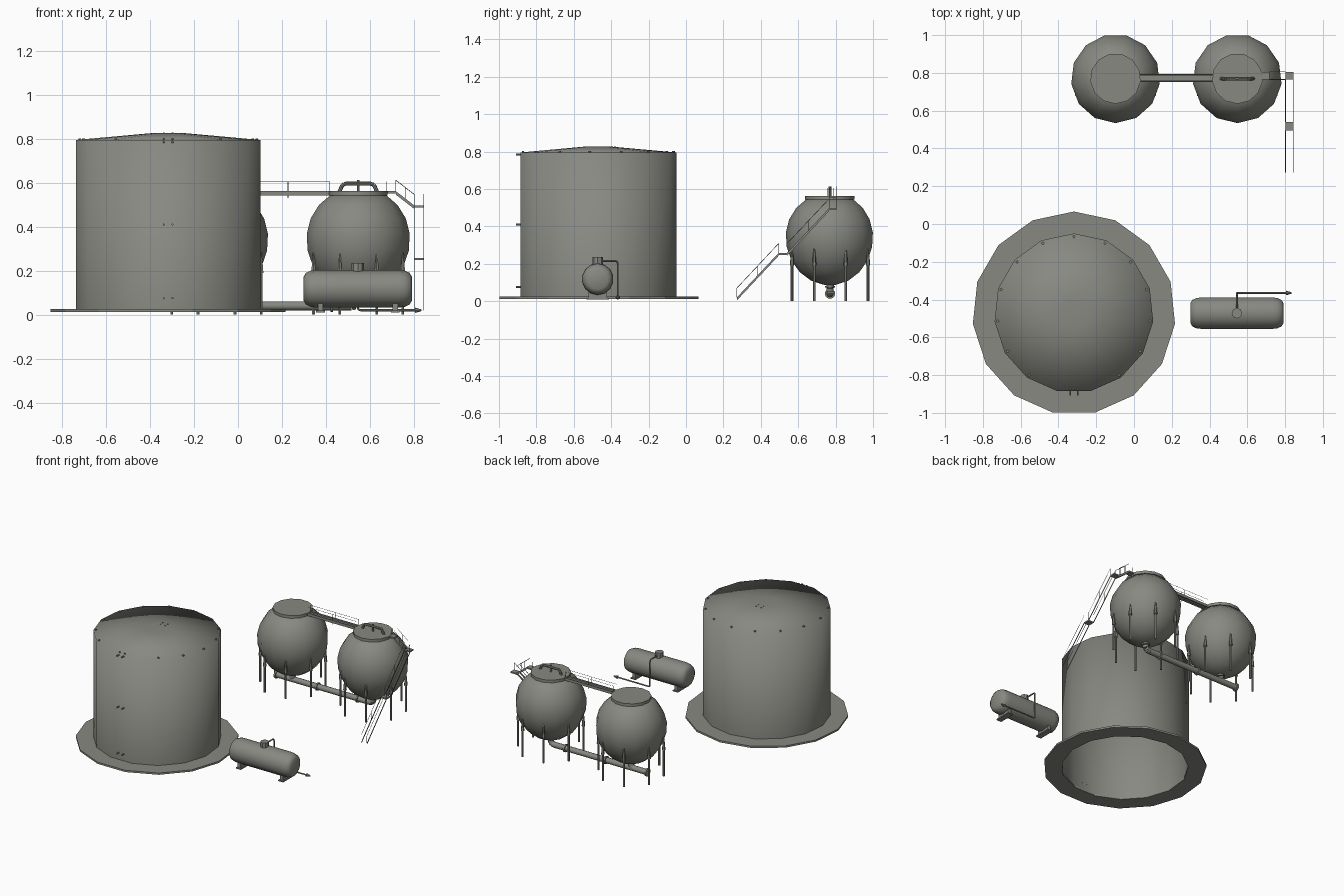
import bpy, bmesh, math
from mathutils import Vector

if "Cube" in bpy.data.objects:
    bpy.data.objects.remove(bpy.data.objects["Cube"], do_unlink=True)

steel = bpy.data.materials.new("weathered_grey_steel")
steel.use_nodes = True
GREY = (0.25, 0.25, 0.225, 1)
steel.diffuse_color = GREY
steel.node_tree.nodes["Principled BSDF"].inputs["Base Color"].default_value = GREY


def finish(name, bm, smooth=None):
    """smooth: None = flat, 180 = fully smooth, else the sharp angle."""
    me = bpy.data.meshes.new(name)
    bm.to_mesh(me)
    bm.free()
    me.materials.append(steel)
    ob = bpy.data.objects.new(name, me)
    bpy.context.collection.objects.link(ob)
    if smooth == 180:
        me.shade_smooth()
    elif smooth:
        bpy.ops.object.select_all(action="DESELECT")
        ob.select_set(True)
        bpy.context.view_layer.objects.active = ob
        bpy.ops.object.shade_smooth_by_angle(angle=math.radians(smooth))
    return ob


def lathe(bm, profile, center, sides, phase=90, axis="z", closed=False):
    """Revolve (radius, height) points; ends with radius become caps unless closed."""
    c, rings = Vector(center), []
    for r, h in profile:
        ring = []
        for i in range(sides):
            a = math.radians(phase + 360 * i / sides)
            p, q = r * math.cos(a), r * math.sin(a)
            ring.append(bm.verts.new(c + Vector((p, q, h) if axis == "z" else (h, p, q))))
        rings.append(ring)
    if closed:
        rings.append(rings[0])
    for lo, hi in zip(rings, rings[1:]):
        for i in range(sides):
            j = (i + 1) % sides
            bm.faces.new((lo[i], lo[j], hi[j], hi[i]))
    return rings


def rod(bm, a, b, r=0.002, sides=6, r2=None):
    a, b = Vector(a), Vector(b)
    d = b - a
    m = d.to_track_quat("Z", "Y").to_matrix().to_4x4()
    m.translation = (a + b) / 2
    bmesh.ops.create_cone(bm, cap_ends=True, segments=sides, radius1=r,
                          radius2=r if r2 is None else r2, depth=d.length, matrix=m)


def path(bm, points, r, sides=6):
    for a, b in zip(points, points[1:]):
        rod(bm, a, b, r, sides)


def box(bm, lo, hi):
    vs = bmesh.ops.create_cube(bm, size=1)["verts"]
    for v in vs:
        v.co = [(l + h) / 2 + k * (h - l) for l, h, k in zip(lo, hi, v.co)]


def strip(bm, a, b, drop=0.016):
    """Thin upright plate running from a to b."""
    a, b, d = Vector(a), Vector(b), Vector((0, 0, drop))
    bm.faces.new([bm.verts.new(p) for p in (a - d, b - d, b, a)])


def pipe(name, points, r, bend, sides=8):
    """Pipe with rounded elbows."""
    bm, pts = bmesh.new(), [Vector(p) for p in points]
    out = [pts[0]]
    for p, c, n in zip(pts, pts[1:], pts[2:]):
        s, e = c + (p - c).normalized() * bend, c + (n - c).normalized() * bend
        out += [s.lerp(c, t).lerp(c.lerp(e, t), t) for t in (0, 0.33, 0.67, 1)]
    path(bm, out + [pts[-1]], r, sides)
    return finish(name, bm, 40)


# Large storage tank: ring foundation, open-bottomed shell with low roof
TX, TY, SIDES = -0.318, -0.472, 15
bm = bmesh.new()
lathe(bm, [(0.418, 0.012), (0.538, 0.012), (0.538, 0.025), (0.418, 0.025)],
      (TX, TY, 0), SIDES, closed=True)
finish("tank_foundation", bm)

bm = bmesh.new()
rings = lathe(bm, [(0.422, 0.012), (0.422, 0.795), (0.075, 0.826)], (TX, TY, 0), SIDES)
bm.faces.new(rings[-1])
finish("storage_tank", bm, 180)

# Bolts around the roof edge and ladder brackets on the wall and roof
bm = bmesh.new()
for i in range(SIDES):
    a = math.radians(90 + 24 * i)
    if math.sin(a) > -0.95:
        x, y = TX + 0.405 * math.cos(a), TY + 0.405 * math.sin(a)
        rod(bm, (x, y, 0.79), (x, y, 0.802), 0.007)
for x in (TX - 0.02, TX + 0.02):
    for z in (0.075, 0.41, 0.785):
        rod(bm, (x, TY - 0.41, z), (x, TY - 0.436, z), 0.005)
    for y in (-0.4, 0.065, 0.092):
        rod(bm, (x, TY + y, 0.79), (x, TY + y, 0.803 if y < 0 else 0.828), 0.005)
finish("tank_bolts", bm)

# Horizontal vessel
VX, VZ = 0.545, 0.118
bm = bmesh.new()
half = [(0.055, 0.246), (0.072, 0.236), (0.082, 0.215), (0.085, 0.19)]
prof = [(r, -h) for r, h in half] + [(r, h) for r, h in reversed(half)]
rings = lathe(bm, prof, (VX, TY, VZ), 14, axis="x")
bm.faces.new(reversed(rings[0]))
bm.faces.new(rings[-1])
finish("horizontal_vessel", bm, 50)

bm = bmesh.new()
rod(bm, (VX, TY, 0.19), (VX, TY, 0.235), 0.028, 8)
finish("vessel_hatch", bm, 40)

bm = bmesh.new()
for x in (VX - 0.17, VX + 0.17):
    box(bm, (x - 0.012, TY - 0.05, 0.012), (x + 0.012, TY + 0.05, 0.06))
    box(bm, (x - 0.02, TY - 0.06, 0.01), (x + 0.02, TY + 0.06, 0.018))
finish("vessel_feet", bm)

PY = TY + 0.107
pipe("vessel_pipe", [(VX, TY, 0.215), (VX, PY, 0.215), (VX, PY, 0.02), (0.825, PY, 0.02)],
     0.005, 0.015)
bm = bmesh.new()
rod(bm, (0.805, PY, 0.02), (0.835, PY, 0.02), 0.012, 8, 0.004)
finish("vessel_pipe_nozzle", bm)

# Two spherical tanks with deck, legs and bottom nozzle
SY, SZ, R = 0.77, 0.345, 0.237
LX, RX = -0.098, 0.547
for side, sx in (("right", LX), ("left", RX)):
    bm = bmesh.new()
    prof = []
    for k in range(9):
        t = math.radians(-82 + 140 * k / 8)
        prof.append((R * math.cos(t), math.sin(t) * (0.26 if t < 0 else R)))
    rings = lathe(bm, prof, (sx, SY, SZ), 13, phase=270)
    bm.faces.new(reversed(rings[0]))
    bm.faces.new(rings[-1])
    finish(side + "_sphere_tank", bm, 60)

    bm = bmesh.new()
    rod(bm, (sx, SY, 0.543), (sx, SY, 0.563), 0.134, 13)
    finish(side + "_sphere_deck", bm, 40)

    bm = bmesh.new()
    for i in range(8):
        a = math.radians(22.5 + 45 * i)
        x, y = sx + 0.22 * math.cos(a), SY + 0.22 * math.sin(a)
        rod(bm, (x, y, 0), (x, y, 0.2), 0.007)
        rod(bm, (x, y, 0.19), (x, y, 0.29), 0.012, 6, 0.003)
    finish(side + "_sphere_legs", bm, 40)

    # Deck railing posts
    bm = bmesh.new()
    for dx in (-0.13, 0.13):
        rod(bm, (sx + dx, SY + 0.02, 0.55), (sx + dx, SY + 0.02, 0.605), 0.0015, 4)
    finish(side + "_deck_posts", bm)

# Overhead loop on one deck
DZ = 0.56
pipe("deck_loop_pipe", [(RX - 0.085, SY, DZ), (RX - 0.07, SY, 0.596),
                        (RX + 0.07, SY, 0.596), (RX + 0.085, SY, DZ)], 0.009, 0.015)
bm = bmesh.new()
rod(bm, (RX, SY, DZ), (RX, SY, 0.612), 0.007)
finish("deck_valve", bm)

# Lower connecting pipe, with elbows up into both tanks
PZ = 0.04
pipe("lower_pipe", [(RX, SY, 0.1), (RX, SY, PZ), (LX - 0.13, SY, PZ)], 0.02, 0.03, 10)
pipe("lower_pipe_branch", [(LX, SY, 0.1), (LX, SY, PZ), (LX - 0.06, SY, PZ)], 0.02, 0.03, 10)
bm = bmesh.new()
for x in (LX - 0.13, LX + 0.2, RX - 0.12):
    rod(bm, (x - 0.006, SY, PZ), (x + 0.006, SY, PZ), 0.028, 10)
for x in (LX, RX):
    rod(bm, (x, SY, 0.072), (x, SY, 0.082), 0.027, 10)
finish("pipe_flanges", bm, 40)

# Walkway between the decks
bm = bmesh.new()
x0, x1 = LX + 0.13, RX - 0.13
box(bm, (x0, SY - 0.015, 0.548), (x1, SY + 0.02, 0.553))
for y in (SY - 0.015, SY + 0.02):
    box(bm, (x0, y - 0.004, 0.543), (x1, y + 0.004, 0.562))
    rod(bm, (x0, y, 0.604), (x1, y, 0.604), 0.0012, 4)
    rod(bm, (0.228, y, 0.53), (0.228, y, 0.604), 0.002, 4)
finish("walkway", bm)

# Stairs: landings, thin side plates, treads and handrails
bm = bmesh.new()
XA, XB, YA, YB = 0.802, 0.845, 0.765, 0.805
box(bm, (0.675, YA, 0.552), (0.718, YB, 0.562))
box(bm, (XA, YA, 0.487), (XB, YB, 0.497))
box(bm, (XA, 0.495, 0.248), (XB, 0.54, 0.258))
finish("stair_landings", bm)


def flight(name, a, b, across):
    """Stair flight centred on the line a-b; across is its half width vector."""
    bm = bmesh.new()
    a, b, w = Vector(a), Vector(b), Vector(across)
    up = Vector((0, 0, 0.05))
    for s in (-1, 1):
        p, q = a + w * s, b + w * s
        strip(bm, p, q)
        rod(bm, p + up, q + up, 0.0015, 4)
        for t in (0, 0.5, 1):
            m = p.lerp(q, t)
            rod(bm, m, m + up, 0.0012, 4)
    finish(name, bm)


XM, YM = (XA + XB) / 2, (YA + YB) / 2
flight("lower_stairs", (XM, 0.272, 0.02), (XM, 0.495, 0.258), ((XB - XA) / 2, 0, 0))
flight("middle_stairs", (XM, 0.54, 0.258), (XM, YA, 0.497), ((XB - XA) / 2, 0, 0))
flight("upper_stairs", (XA, YM, 0.497), (0.718, YM, 0.562), (0, (YB - YA) / 2, 0))
